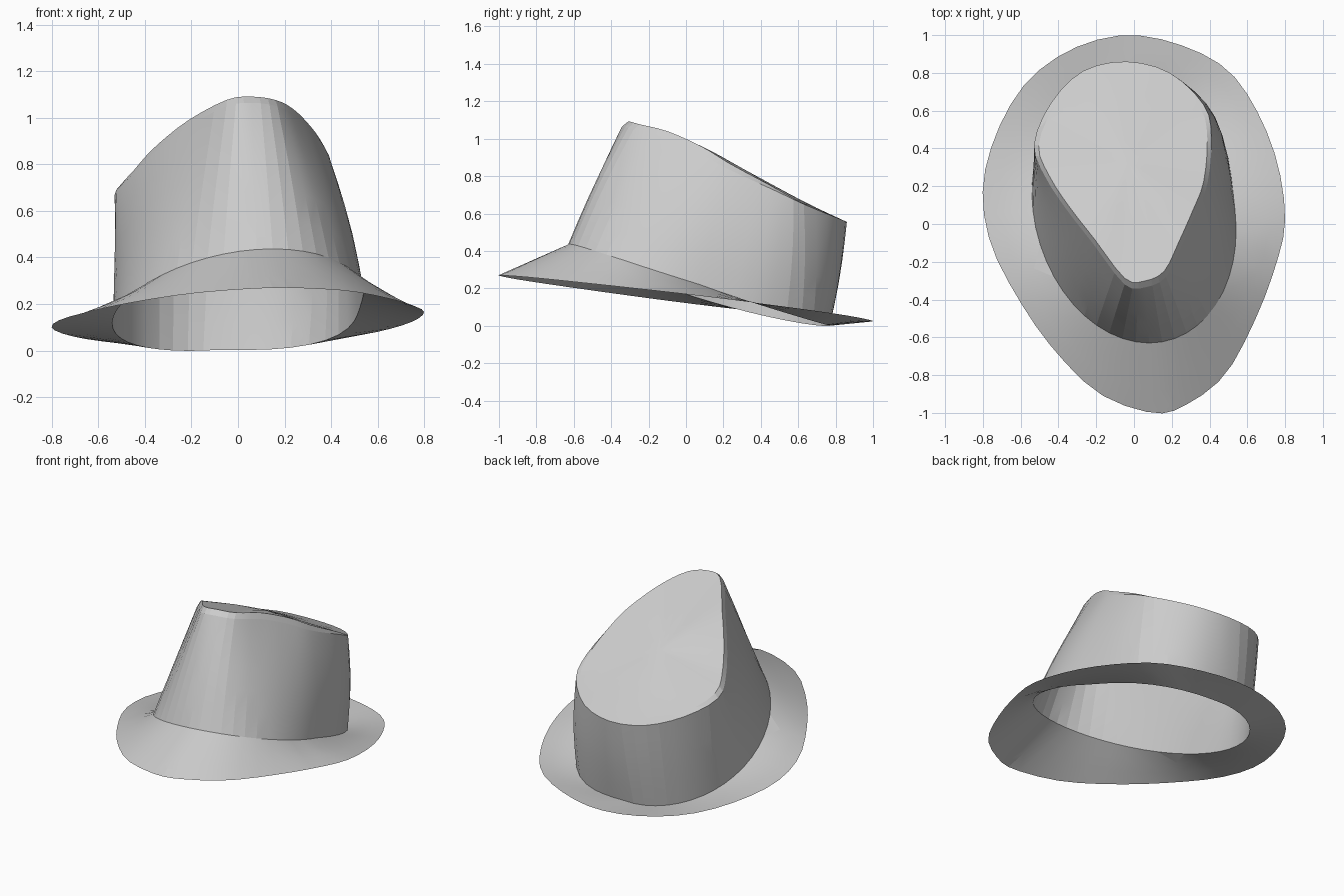
import bpy, bmesh, math
from mathutils import Vector

if "Cube" in bpy.data.objects:
    bpy.data.objects.remove(bpy.data.objects["Cube"], do_unlink=True)

SEG = 48

felt = bpy.data.materials.new("grey_felt")
felt.use_nodes = True
GREY = (0.6, 0.6, 0.6, 1)
felt.diffuse_color = GREY
felt.node_tree.nodes["Principled BSDF"].inputs["Base Color"].default_value = GREY


def loft(name, rings, cap=None):
    """Skin closed rings in order, optionally closing to a centre point."""
    bm = bmesh.new()
    rows = [[bm.verts.new(p) for p in ring] for ring in rings]
    for a, b in zip(rows, rows[1:]):
        for i in range(SEG):
            j = (i + 1) % SEG
            bm.faces.new((a[i], a[j], b[j], b[i]))
    if cap:
        tip = bm.verts.new(cap)
        for i in range(SEG):
            bm.faces.new((rows[-1][i], rows[-1][(i + 1) % SEG], tip))
    bmesh.ops.triangulate(bm, faces=bm.faces[:])
    mesh = bpy.data.meshes.new(name)
    bm.to_mesh(mesh)
    bm.free()
    mesh.materials.append(felt)
    obj = bpy.data.objects.new(name, mesh)
    bpy.context.collection.objects.link(obj)
    bpy.ops.object.select_all(action='DESELECT')
    obj.select_set(True)
    bpy.context.view_layer.objects.active = obj
    bpy.ops.object.shade_smooth_by_angle(angle=math.radians(8))


def closed_spline(pts):
    """Even samples of a closed Catmull-Rom curve through pts."""
    n, out = len(pts), []
    for k in range(SEG):
        u = k * n / SEG
        i, t = int(u), u - int(u)
        p0, p1, p2, p3 = (Vector(pts[(i + d) % n]) for d in (-1, 0, 1, 2))
        out.append(p1 + 0.5 * t * ((p2 - p0) + t * (2 * p0 - 5 * p1 + 4 * p2 - p3
                   + t * (3 * (p1 - p2) + p3 - p0))))
    return out


def base_point(a):
    """Skewed oval where crown meets brim, fuller and lower at the back left."""
    c, s = math.cos(a), math.sin(a)
    corner = 2 * max(0, c) * max(0, s)
    push = 0.075 * corner ** 2
    x = (0.535 + push) * c - 0.08 * s
    y = 0.07 + (0.7 + push) * s
    return Vector((x, y, 0.24 - 0.3 * y + 0.07 * x - 0.035 * c * c - 0.02 * corner))


def blend(a, b, t):
    return [p.lerp(q, t) for p, q in zip(a, b)]


angles = [2 * math.pi * i / SEG for i in range(SEG)]
base = [base_point(a) for a in angles]

# Outer brim edge, counter-clockwise from the +x side, lying in a tilted plane
outline = [(.80, .02), (.76, .32), (.65, .60), (.49, .82), (.24, .95), (-.04, 1),
           (-.32, .93), (-.56, .76), (-.72, .50), (-.80, .20), (-.76, -.10),
           (-.61, -.40), (-.42, -.67), (-.18, -.90), (.10, -1), (.27, -.96),
           (.48, -.80), (.64, -.51), (.75, -.22)]
edge = closed_spline([(x, y, 0.145 - 0.12 * y + 0.03 * x) for x, y in outline])

# Teardrop rim of the crown, counter-clockwise from the +x side
rim = closed_spline([
    (.39, .22, .84), (.41, .46, .73), (.37, .63, .65), (.19, .80, .58),
    (-.04, .86, .555), (-.27, .81, .57), (-.44, .64, .61), (-.53, .42, .67),
    (-.47, .25, .74), (-.36, .08, .85), (-.22, -.10, .96), (-.05, -.32, 1.05),
    (.06, -.335, 1.065), (.17, -.28, 1.05), (.25, -.12, 1.01), (.33, .06, .93)])

# Brim, sweeping up from its outer edge to the crown
loft("brim", [blend(edge, base, t) for t in (0, 0.33, 0.67, 1)])

# Crown wall, bulging slightly on the +x side
wall = []
for t in (0, 0.2, 0.4, 0.6, 0.8, 1):
    swell = 0.01 * math.sin(math.pi * t)
    wall.append([p + swell * (1 + math.cos(a)) * Vector((math.cos(a), math.sin(a), 0))
                 for p, a in zip(blend(base, rim, t), angles)])
loft("crown_wall", wall)

# Crown top: bevelled towards the front, gently domed
centre = Vector((-.03, .33, .8))


def raised(p):
    return p + Vector((0, 0, 0.04 * min(1, max(0, (0.65 - p.y) / 0.5))))


top = [rim]
for t in (0.05, 0.3, 0.55, 0.8):
    top.append([raised(p.lerp(centre, t)) for p in rim])
loft("crown_top", top, raised(centre))
